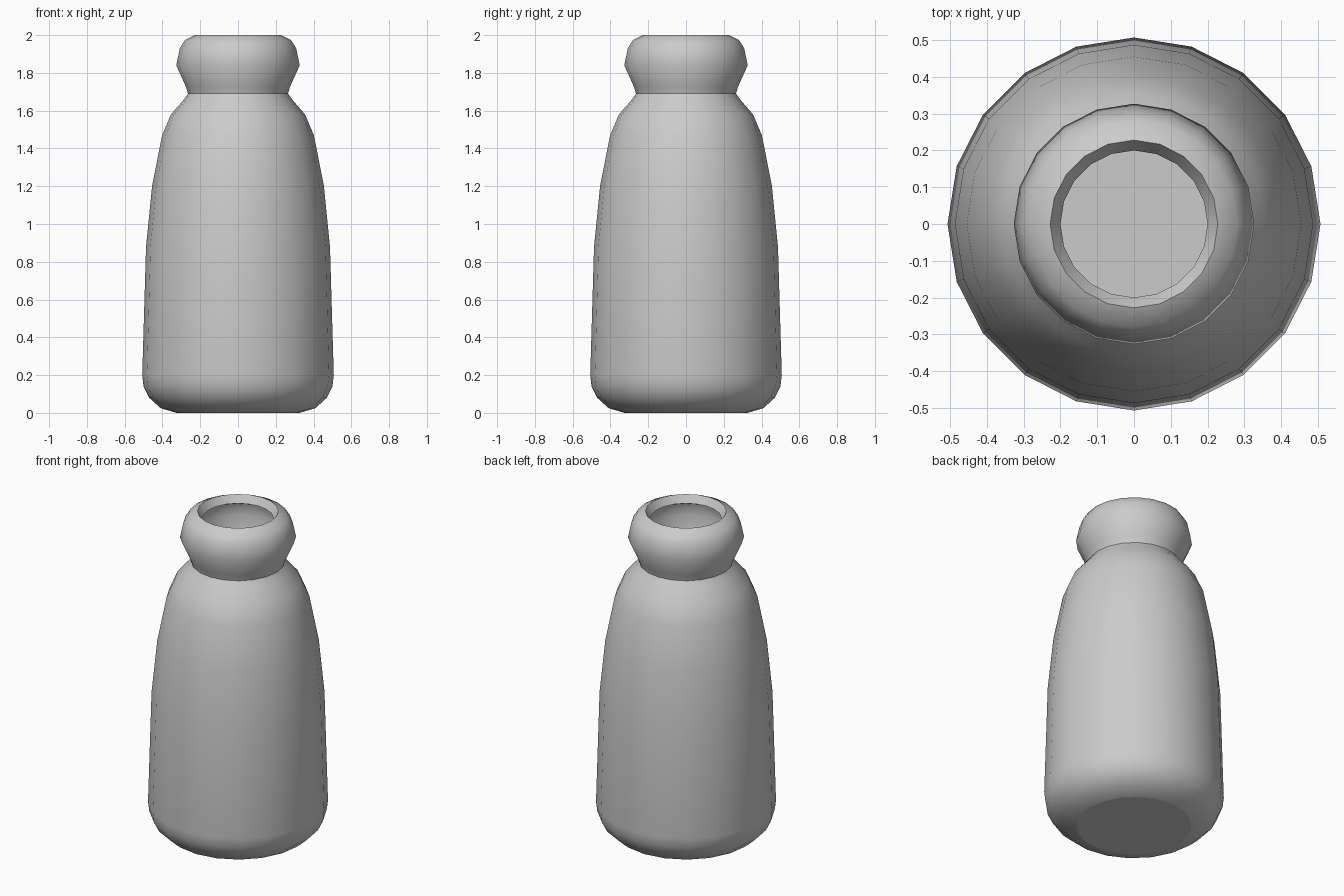
import bpy
from math import sin, cos, tau, radians

if "Cube" in bpy.data.objects:
    bpy.data.objects.remove(bpy.data.objects["Cube"])

SIDES = 20


def lathe(name, profile, sides=SIDES):
    """Revolve an (r, z) profile around z; the first and last rings get n-gon caps."""
    verts = [(r * cos(tau * i / sides), r * sin(tau * i / sides), z)
             for r, z in profile for i in range(sides)]
    faces = []
    for j in range(len(profile) - 1):
        for i in range(sides):
            k = (i + 1) % sides
            a, b = j * sides, (j + 1) * sides
            faces.append((a + i, a + k, b + k, b + i))
    last = (len(profile) - 1) * sides
    faces.append(tuple(reversed(range(sides))))
    faces.append(tuple(range(last, last + sides)))
    mesh = bpy.data.meshes.new(name)
    mesh.from_pydata(verts, [], faces)
    obj = bpy.data.objects.new(name, mesh)
    bpy.context.collection.objects.link(obj)
    return obj


# Outer wall: base, rounded heel, tapering body, shoulder, neck, flared lip
outer = [(0.325, 0.0), (0.41, 0.025), (0.47, 0.08), (0.5, 0.14), (0.507, 0.2),
         (0.487, 0.88), (0.455, 1.2), (0.402, 1.47), (0.355, 1.58),
         (0.29, 1.655), (0.265, 1.69), (0.275, 1.725), (0.327, 1.84),
         (0.308, 1.93), (0.28, 1.975), (0.228, 2.0)]

# Inner wall, from the mouth back down to the inside floor
inner = [(0.2, 1.955), (0.25, 1.93), (0.275, 1.85), (0.225, 1.73),
         (0.215, 1.685), (0.25, 1.63), (0.31, 1.55), (0.355, 1.45),
         (0.407, 1.19), (0.438, 0.87), (0.457, 0.2), (0.43, 0.12),
         (0.325, 0.05)]

bottle = lathe("bottle", outer + inner)

# Smooth shading with sharp lip, rim and base edges
bpy.context.view_layer.objects.active = bottle
bottle.select_set(True)
bpy.ops.object.shade_smooth_by_angle(angle=radians(40))

# Keep the flat base crisp
for poly in bottle.data.polygons:
    if len(poly.vertices) > 4:
        poly.use_smooth = False
